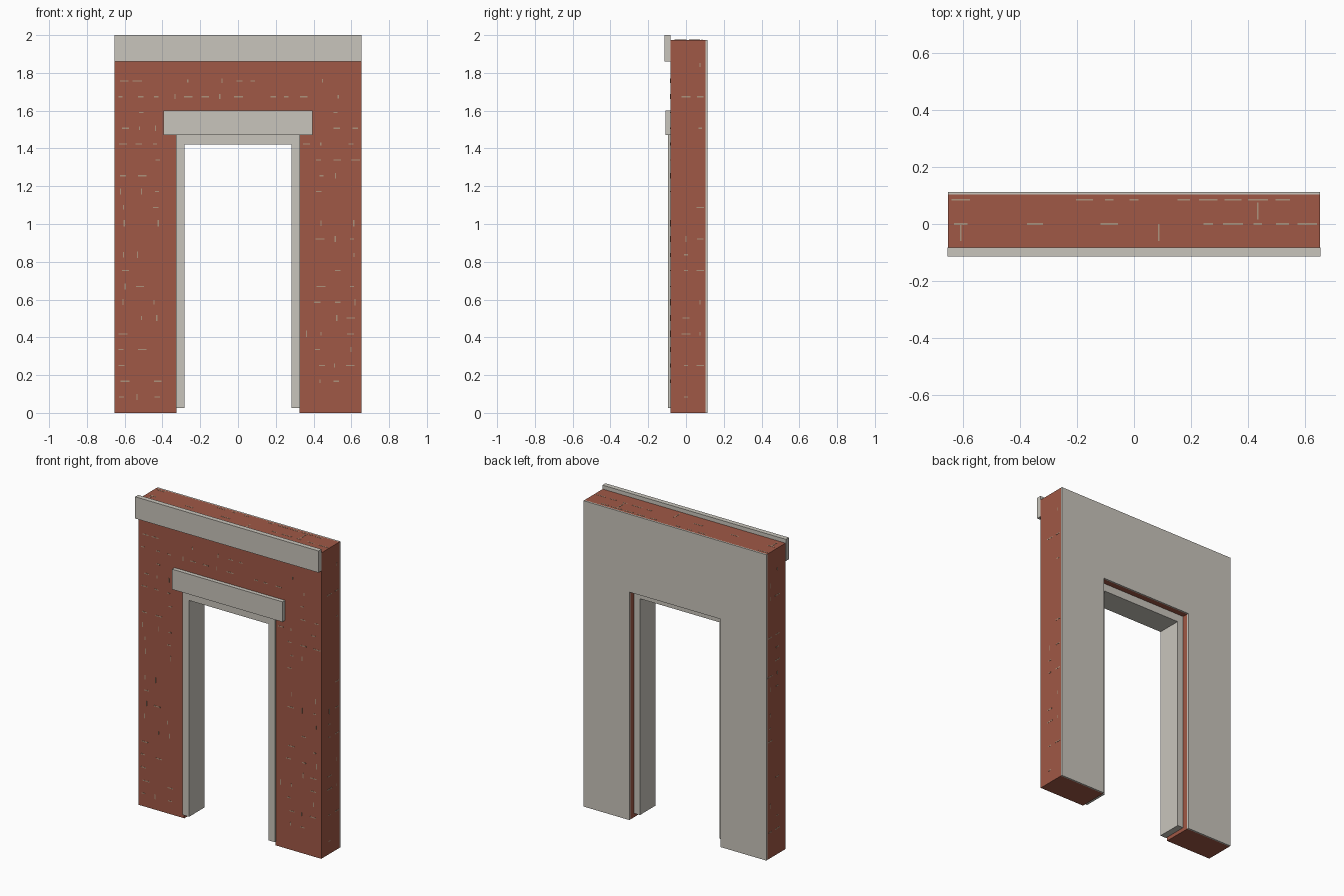
import bpy, bmesh, random

if "Cube" in bpy.data.objects:
    bpy.data.objects.remove(bpy.data.objects["Cube"])

random.seed(4)


def material(name, rgb):
    m = bpy.data.materials.new(name)
    m.diffuse_color = (*rgb, 1)
    m.use_nodes = True
    m.node_tree.nodes["Principled BSDF"].inputs["Base Color"].default_value = m.diffuse_color
    return m


BRICK = material("red brick", (0.352, 0.098, 0.061))
STONE = material("pale stone", (0.584, 0.558, 0.503))
MORTAR = material("tan mortar", (0.42, 0.29, 0.20))


def finish(name, bm, mat):
    bmesh.ops.recalc_face_normals(bm, faces=bm.faces)
    me = bpy.data.meshes.new(name)
    bm.to_mesh(me)
    bm.free()
    me.materials.append(mat)
    ob = bpy.data.objects.new(name, me)
    bpy.context.collection.objects.link(ob)
    return ob


def add_box(bm, lo, hi):
    verts = bmesh.ops.create_cube(bm, size=1)["verts"]
    for v in verts:
        for i in range(3):
            v.co[i] = lo[i] if v.co[i] < 0 else hi[i]


def box(name, lo, hi, mat):
    bm = bmesh.new()
    add_box(bm, lo, hi)
    return finish(name, bm, mat)


def doorway(name, outer, inner, z0, z_out, z_in, y0, y1, mat):
    # upside-down U profile extruded along y
    pts = [(-outer, z0), (-inner, z0), (-inner, z_in), (inner, z_in),
           (inner, z0), (outer, z0), (outer, z_out), (-outer, z_out)]
    bm = bmesh.new()
    face = bm.faces.new([bm.verts.new((x, y0, z)) for x, z in pts])
    ext = bmesh.ops.extrude_face_region(bm, geom=[face])["geom"]
    for v in ext:
        if isinstance(v, bmesh.types.BMVert):
            v.co.y = y1
    return finish(name, bm, mat)


W, TOP, YF, YB = 0.653, 1.975, -0.083, 0.103
OPEN, OPEN_Z = 0.326, 1.472

# wall body, back plaster, door frame
doorway("brick_wall", W, OPEN, 0, TOP, OPEN_Z, YF, YB, BRICK)
doorway("back_plaster", W, OPEN, 0, TOP, OPEN_Z, YB, 0.113, STONE)
doorway("door_frame", 0.329, 0.284, 0.025, 1.474, 1.422, -0.094, 0.065, STONE)

# lintel and top ledge
box("lintel", (-0.394, -0.109, 1.47), (0.394, YF, 1.6), STONE)
box("top_ledge", (-0.655, -0.114, 1.86), (0.655, YF, 2.0), STONE)

# thin mortar flecks along the brick courses
T = 0.001
bm = bmesh.new()
COURSE, STEP = 0.0837, 0.087


def fleck_size():
    if random.random() < 0.65:
        return random.uniform(0.01, 0.025), 0.003
    return 0.003, random.uniform(0.008, 0.018)


for row in range(1, 23):
    z = row * COURSE
    # front face
    for col in range(-7, 8):
        x = col * STEP + random.uniform(-0.015, 0.015)
        blocked = abs(x) < 0.43 and 1.44 < z < 1.63
        if blocked or (abs(x) < 0.36 and z < 1.6) or z > 1.83:
            continue
        if random.random() < 0.6:
            a, b = fleck_size()
            add_box(bm, (x - a, YF - T, z - b), (x + a, YF, z + b))
    # both end faces
    for s in (-1, 1):
        for y in (0.0, 0.075):
            if random.random() < 0.5:
                a, b = fleck_size()
                xs = sorted((s * W, s * (W + T)))
                add_box(bm, (xs[0], y - a, z - b), (xs[1], y + a, z + b))
# top face joints
for col in range(-7, 8):
    x = col * STEP
    for y in (0.0, 0.085):
        if random.random() < 0.6:
            a = random.uniform(0.015, 0.04)
            add_box(bm, (x - a, y - 0.003, TOP), (x + a, y + 0.003, TOP + T))
    if col % 2 and random.random() < 0.6:
        y = random.choice((0.015, -0.06))
        add_box(bm, (x - 0.003, y, TOP), (x + 0.003, y + 0.06, TOP + T))
finish("mortar_flecks", bm, MORTAR)
